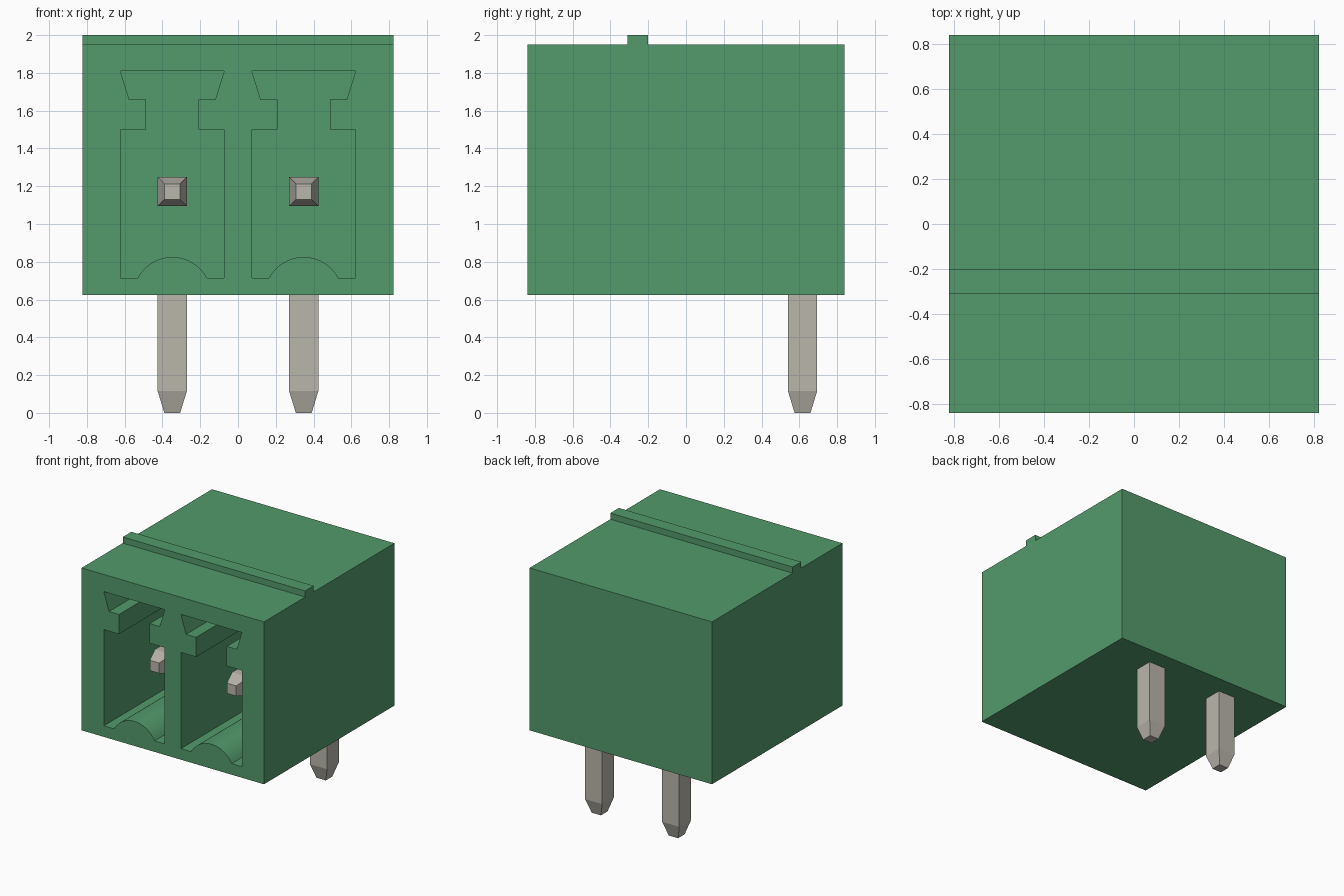
import bpy, bmesh, math
from mathutils import Vector

old = bpy.data.objects.get("Cube")
if old:
    bpy.data.objects.remove(old, do_unlink=True)


def material(name, colour):
    m = bpy.data.materials.new(name)
    m.use_nodes = True
    m.diffuse_color = colour
    m.node_tree.nodes["Principled BSDF"].inputs["Base Color"].default_value = colour
    return m


green = material("green plastic", (0.087, 0.328, 0.150, 1))
metal = material("tinned metal", (0.491, 0.468, 0.413, 1))


def make_object(name, bm, mat):
    bmesh.ops.recalc_face_normals(bm, faces=bm.faces)
    mesh = bpy.data.meshes.new(name)
    bm.to_mesh(mesh)
    bm.free()
    mesh.materials.append(mat)
    ob = bpy.data.objects.new(name, mesh)
    bpy.context.collection.objects.link(ob)
    return ob


def extrude_profile(bm, points, vector):
    face = bm.faces.new([bm.verts.new(p) for p in points])
    result = bmesh.ops.extrude_face_region(bm, geom=[face], use_keep_orig=True)
    verts = [g for g in result["geom"] if isinstance(g, bmesh.types.BMVert)]
    bmesh.ops.translate(bm, verts=verts, vec=Vector(vector))


W, D, BASE, TOP = 0.823, 0.84, 0.625, 1.95
PITCH = 0.348           # contact offset from the centre
CAVITY_BACK = 0.4
PIN_Y, PIN_Z = 0.617, 1.171

# Housing: side profile with the ridge on top, extruded across the width
side = [(-D, BASE), (D, BASE), (D, TOP), (-0.2, TOP), (-0.2, 2.0),
        (-0.31, 2.0), (-0.31, TOP), (-D, TOP)]
bm = bmesh.new()
extrude_profile(bm, [(-W, y, z) for y, z in side], (2 * W, 0, 0))
housing = make_object("housing", bm, green)

# Plug cavities: keyed outline with a rounded rib along the floor
half = [(0.275, 0.715), (0.275, 1.50), (0.138, 1.50), (0.138, 1.66),
        (0.228, 1.66), (0.275, 1.81)]
radius, rib_z, chord = 0.207, 0.618, 0.183
sweep = math.asin(chord / radius)
rib = []
for i in range(21):
    a = -sweep + 2 * sweep * i / 20
    rib.append((radius * math.sin(a), rib_z + radius * math.cos(a)))
rib[0], rib[-1] = (-chord, 0.715), (chord, 0.715)
outline = rib + half + [(-x, z) for x, z in reversed(half)]

bm = bmesh.new()
for cx in (-PITCH, PITCH):
    extrude_profile(bm, [(cx + x, -1.0, z) for x, z in outline],
                    (0, CAVITY_BACK + 1.0, 0))
cutter = make_object("cavity_cutter", bm, green)
cutter.hide_render = True

cut = housing.modifiers.new("cavities", "BOOLEAN")
cut.operation = "DIFFERENCE"
cut.solver = "EXACT"
cut.object = cutter
bpy.ops.object.select_all(action="DESELECT")
housing.select_set(True)
bpy.context.view_layer.objects.active = housing
bpy.ops.object.modifier_apply(modifier=cut.name)
bpy.data.objects.remove(cutter, do_unlink=True)
bpy.ops.object.shade_smooth_by_angle(angle=math.radians(25))

# Contact pins: square bent wire with tapered ends and a mitred corner
H, TIP, TAPER, FRONT = 0.077, 0.042, 0.115, -0.58
CORNERS = [(-1, 1), (1, 1), (1, -1), (-1, -1)]


def pin(name, cx):
    bm = bmesh.new()
    rings = []
    for y, h in ((FRONT, TIP), (FRONT + TAPER, H)):
        rings.append([(cx + u * h, y, PIN_Z + v * h) for u, v in CORNERS])
    rings.append([(cx + u * H, PIN_Y + v * H, PIN_Z + v * H) for u, v in CORNERS])
    for z, h in ((TAPER, H), (0, TIP)):
        rings.append([(cx + u * h, PIN_Y + v * h, z) for u, v in CORNERS])
    loops = [[bm.verts.new(p) for p in ring] for ring in rings]
    for a, b in zip(loops, loops[1:]):
        for i in range(4):
            j = (i + 1) % 4
            bm.faces.new((a[i], a[j], b[j], b[i]))
    bm.faces.new(loops[0])
    bm.faces.new(loops[-1])
    return make_object(name, bm, metal)


pin("right_pin", -PITCH)
pin("left_pin", PITCH)
